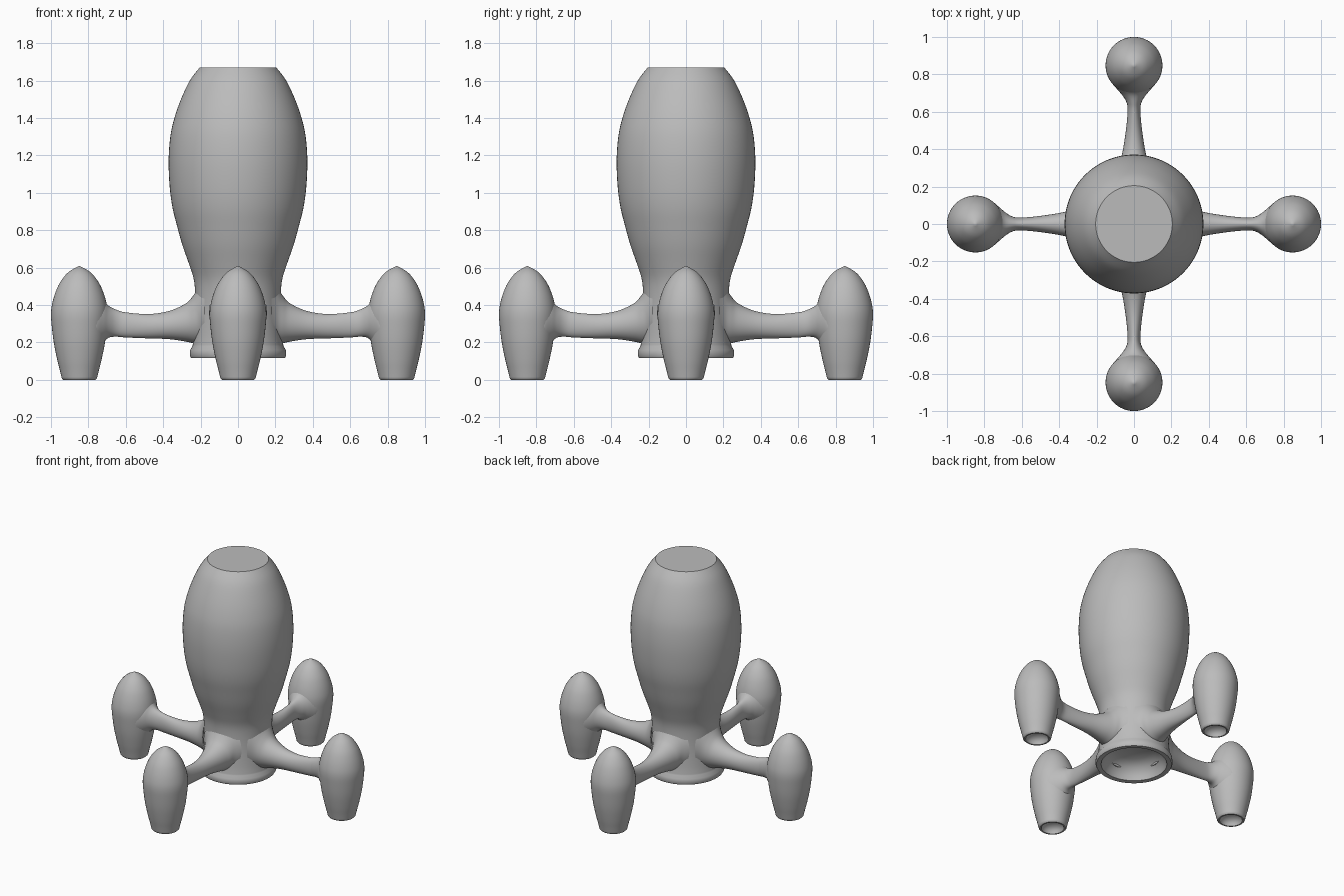
import bpy
import bmesh
import math
from mathutils import Matrix, Vector

cube = bpy.data.objects.get("Cube")
if cube:
    bpy.data.objects.remove(cube, do_unlink=True)

grey = bpy.data.materials.new("plain grey")
grey.use_nodes = True
grey.diffuse_color = (0.5, 0.5, 0.5, 1)
grey.node_tree.nodes["Principled BSDF"].inputs["Base Color"].default_value = (0.5, 0.5, 0.5, 1)


def smooth_path(points, steps=4):
    """Pass a smooth curve through the given points."""
    pts = [Vector(p) for p in points]
    pts = [pts[0]] + pts + [pts[-1]]
    out = []
    for a, b, c, d in zip(pts, pts[1:], pts[2:], pts[3:]):
        for i in range(steps):
            t = i / steps
            out.append(b + (c - a) * t / 2 + (2 * a - 5 * b + 4 * c - d) * t * t / 2
                       + (3 * b - a - 3 * c + d) * t ** 3 / 2)
    return out + [pts[-1]]


def skin(name, rings):
    """Join rings of points into a closed tube."""
    bm = bmesh.new()
    loops = [[bm.verts.new(p) for p in ring] for ring in rings]
    n = len(loops[0])
    for lower, upper in zip(loops, loops[1:]):
        for i in range(n):
            j = (i + 1) % n
            bm.faces.new((lower[i], lower[j], upper[j], upper[i]))
    bm.faces.new(loops[0])
    bm.faces.new(loops[-1])
    bmesh.ops.remove_doubles(bm, verts=bm.verts, dist=0.0001)
    bmesh.ops.recalc_face_normals(bm, faces=bm.faces)
    mesh = bpy.data.meshes.new(name)
    bm.to_mesh(mesh)
    bm.free()
    mesh.materials.append(grey)
    obj = bpy.data.objects.new(name, mesh)
    bpy.context.collection.objects.link(obj)
    bpy.ops.object.select_all(action="DESELECT")
    obj.select_set(True)
    bpy.context.view_layer.objects.active = obj
    bpy.ops.object.shade_smooth_by_angle(angle=math.radians(42))
    return obj


def lathe(name, profile, sides, x=0):
    """Spin (radius, height) points about an upright axis at x."""
    angles = [math.tau * i / sides for i in range(sides)]
    return skin(name, [[(x + r * math.cos(a), r * math.sin(a), z) for a in angles]
                       for r, z in profile])


# Body with flat nose and hollow tail nozzle
nozzle = [(0.02, 0.24), (0.12, 0.23), (0.18, 0.2), (0.21, 0.15), (0.22, 0.12),
          (0.252, 0.118), (0.258, 0.13), (0.256, 0.16), (0.243, 0.18)]
hull = [(0.243, 0.18), (0.236, 0.24), (0.23, 0.35), (0.229, 0.46), (0.237, 0.54),
        (0.262, 0.62), (0.297, 0.72), (0.325, 0.82), (0.35, 0.92), (0.365, 1.03),
        (0.371, 1.17), (0.362, 1.3), (0.34, 1.4), (0.305, 1.5), (0.258, 1.6), (0.205, 1.67)]
lathe("body", nozzle[:-1] + smooth_path(hull), 96)

# Pod with pointed cap and small hollow exhaust
exhaust = [(0.01, 0.05), (0.05, 0.042), (0.07, 0.02), (0.076, 0), (0.086, 0), (0.094, 0.008)]
shell = [(0.094, 0.008), (0.104, 0.05), (0.119, 0.11), (0.137, 0.2), (0.148, 0.29),
         (0.152, 0.35), (0.147, 0.4), (0.131, 0.46), (0.104, 0.52), (0.06, 0.575), (0, 0.61)]
pod = lathe("left_pod", exhaust[:-1] + smooth_path(shell), 64, x=0.848)

# Strut sections: distance out, half width, underside, top
sections = [(0.18, 0.155, 0.185, 0.54), (0.21, 0.125, 0.19, 0.5), (0.24, 0.108, 0.196, 0.45),
            (0.28, 0.091, 0.205, 0.408), (0.37, 0.065, 0.218, 0.368), (0.48, 0.046, 0.222, 0.352),
            (0.6, 0.034, 0.227, 0.361), (0.65, 0.04, 0.231, 0.375), (0.69, 0.064, 0.226, 0.395),
            (0.72, 0.09, 0.2, 0.428), (0.76, 0.12, 0.16, 0.46), (0.8, 0.13, 0.13, 0.47)]
rings = []
for x, half, low, high in smooth_path(sections):
    angles = [math.tau * i / 40 for i in range(40)]
    rings.append([(x, half * math.cos(a), (low + high) / 2 + (high - low) / 2 * math.sin(a))
                  for a in angles])
strut = skin("left_strut", rings)

# Repeat pod and strut around the body
for turn, side in enumerate(("back", "right", "front"), 1):
    for source, part in ((pod, "pod"), (strut, "strut")):
        copy = bpy.data.objects.new(side + "_" + part, source.data)
        copy.matrix_world = Matrix.Rotation(turn * math.pi / 2, 4, "Z")
        bpy.context.collection.objects.link(copy)
